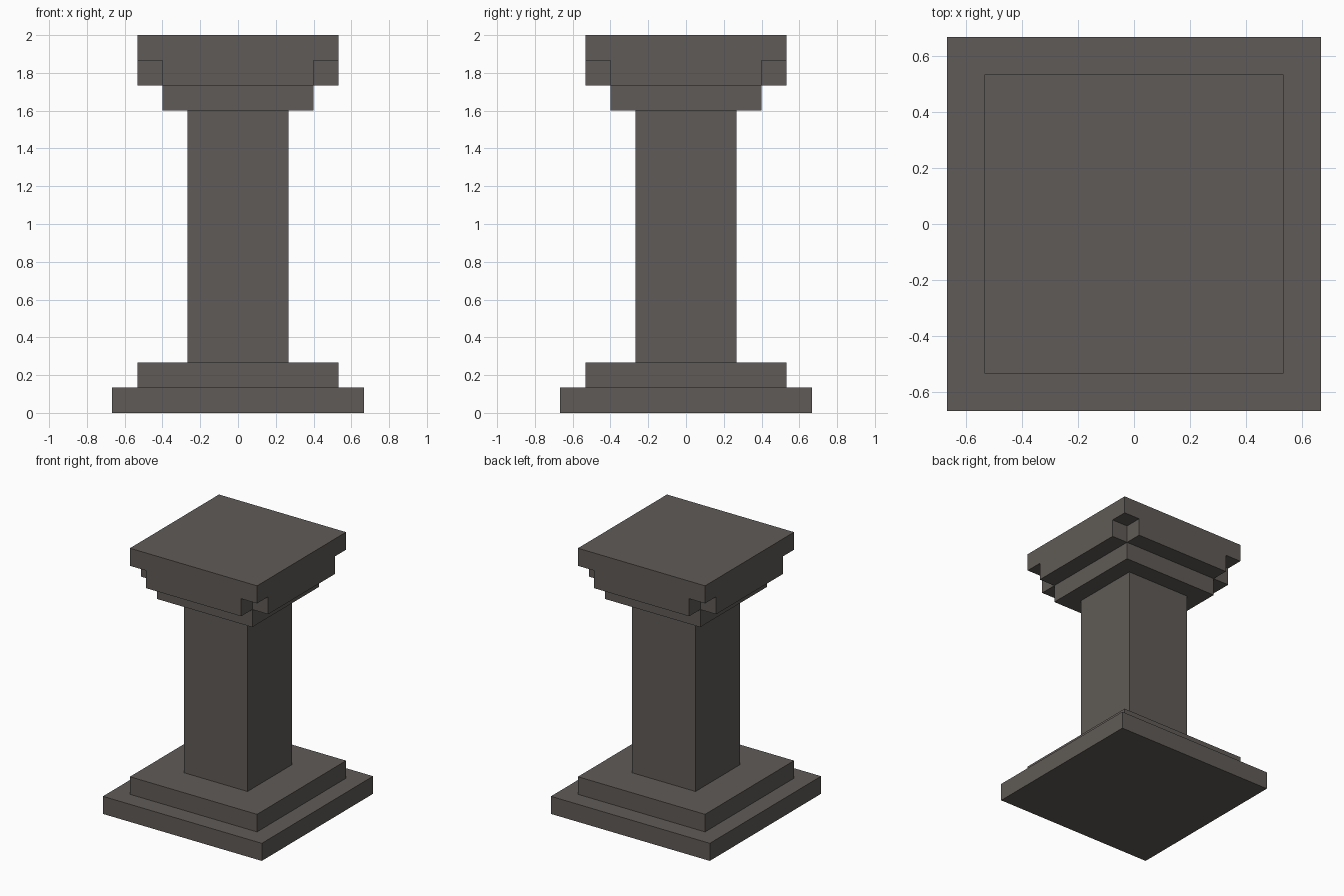
import bpy
import bmesh
from mathutils import Matrix

cube = bpy.data.objects.get("Cube")
if cube:
    bpy.data.objects.remove(cube, do_unlink=True)

U = 2 / 15  # one block; the pillar is fifteen blocks tall

stone = bpy.data.materials.new("dark_stone")
stone.use_nodes = True
colour = (0.116, 0.105, 0.095, 1)
stone.diffuse_color = colour
bsdf = next(n for n in stone.node_tree.nodes if n.type == "BSDF_PRINCIPLED")
bsdf.inputs["Base Color"].default_value = colour
bsdf.inputs["Roughness"].default_value = 0.9


def blocks(name, boxes):
    """One object from boxes given as (centre, size), in block units."""
    bm = bmesh.new()
    for (x, y, z), size in boxes:
        m = Matrix.Translation((x * U, y * U, z * U)) @ Matrix.Diagonal([s * U for s in size] + [1])
        bmesh.ops.create_cube(bm, size=1, matrix=m)
    mesh = bpy.data.meshes.new(name)
    bm.to_mesh(mesh)
    bm.free()
    mesh.materials.append(stone)
    obj = bpy.data.objects.new(name, mesh)
    bpy.context.collection.objects.link(obj)
    return obj


def tier(name, width, bottom, top):
    return blocks(name, [((0, 0, (bottom + top) / 2), (width, width, top - bottom))])


# Stepped base, shaft and capital
tier("base_plinth", 10, 0, 1)
tier("base_step", 8, 1, 2)
tier("shaft", 4, 2, 12)
tier("capital_neck", 6, 12, 13)
capital = tier("capital_top", 8, 13, 15)

# Notch the four lower corners of the capital
cutter = blocks("corner_cutter", [((x, y, 13), (2, 2, 2)) for x in (-4, 4) for y in (-4, 4)])
cutter.hide_render = True
notch = capital.modifiers.new("corner_notches", "BOOLEAN")
notch.operation = "DIFFERENCE"
notch.solver = "EXACT"
notch.object = cutter
bpy.context.view_layer.objects.active = capital
bpy.ops.object.modifier_apply(modifier=notch.name)
bpy.data.objects.remove(cutter, do_unlink=True)
